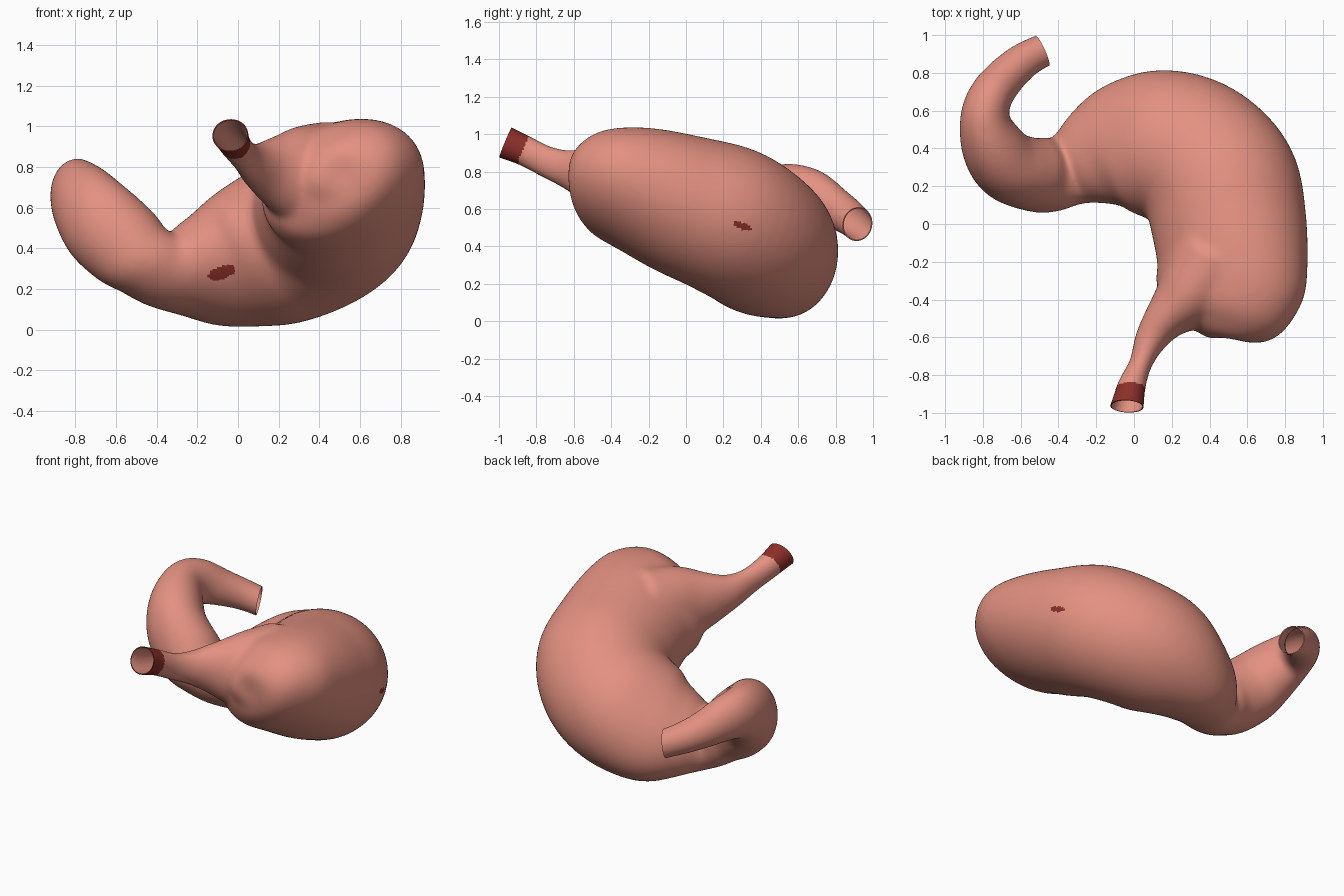
import bpy, bmesh, math
from mathutils import Vector

if "Cube" in bpy.data.objects:
    bpy.data.objects.remove(bpy.data.objects["Cube"])


def material(name, rgb):
    m = bpy.data.materials.new(name)
    m.diffuse_color = (*rgb, 1)
    m.use_nodes = True
    m.node_tree.nodes["Principled BSDF"].inputs["Base Color"].default_value = m.diffuse_color
    return m


dark = material("dark red", (0.26, 0.028, 0.022))
pink = material("flesh pink", (0.77, 0.285, 0.22))

# stations along each tube: x, y, z, sideways radius, vertical radius, roll in degrees
body = [
    (.45, -.606, .75, .02, .02, 25), (.45, -.595, .75, .12, .09, 25), (.46, -.56, .75, .24, .17, 25),
    (.485, -.48, .74, .35, .25, 27), (.508, -.35, .72, .41, .30, 25), (.522, -.2, .685, .408, .34, 23),
    (.503, 0, .615, .415, .378, 18), (.453, .215, .54, .422, .402, 10), (.31, .365, .45, .412, .395, -5),
    (.12, .42, .386, .402, .375, -25), (-.08, .405, .33, .37, .29, -40), (-.23, .345, .30, .285, .22, -40),
    (-.35, .285, .285, .21, .17, -40)]
duodenum = [
    (-.44, .262, .325, .205, .18, -30), (-.54, .262, .40, .195, .213, 0), (-.67, .31, .52, .188, .22, 0),
    (-.75, .42, .62, .168, .20, 0), (-.79, .56, .675, .132, .17, 0), (-.757, .68, .665, .118, .145, 0),
    (-.675, .785, .61, .107, .117, 0), (-.58, .867, .56, .097, .10, 0), (-.49, .915, .52, .09, .092, 0),
    (-.42, .945, .49, .09, .092, 0)]
oesophagus = [
    (-.06, -1.03, .98, .094, .092, 0), (-.035, -.965, .955, .09, .09, 0), (-.013, -.86, .91, .077, .084, 0),
    (.035, -.74, .85, .062, .088, 0), (.085, -.62, .81, .085, .11, 0), (.16, -.51, .785, .115, .165, 0),
    (.28, -.39, .76, .18, .24, 0), (.42, -.2, .735, .25, .29, 0)]


def spline(pts, t):
    """Catmull-Rom point (6 values) at parameter t."""
    i = min(int(t), len(pts) - 2)
    u = t - i
    a, b, c, d = (pts[max(0, min(len(pts) - 1, i + k))] for k in (-1, 0, 1, 2))
    return [.5 * (2*q + (r - p)*u + (2*p - 5*q + 4*r - s)*u*u + (3*q - p - 3*r + s)*u**3)
            for p, q, r, s in zip(a, b, c, d)]


def tube(bm, pts, sides=48, steps=6):
    """Closed tube with rolled elliptical sections following the stations."""
    n = (len(pts) - 1) * steps
    rings = []
    for k in range(n + 1):
        t = k / steps
        v = spline(pts, t)
        e0, e1 = spline(pts, max(0, t - .5)), spline(pts, min(len(pts) - 1, t + .5))
        tan = (Vector(e1[:3]) - Vector(e0[:3])).normalized()
        flat = tan.cross(Vector((0, 0, 1))).normalized()
        rise = flat.cross(tan)
        r = math.radians(v[5])
        side = flat * math.cos(r) + rise * math.sin(r)
        up = rise * math.cos(r) - flat * math.sin(r)
        # start angle follows the roll so the rings do not twist
        rings.append([bm.verts.new(Vector(v[:3]) + side * v[3] * math.cos(a) + up * v[4] * math.sin(a))
                      for a in (2 * math.pi * j / sides - r for j in range(sides))])
    for r0, r1 in zip(rings, rings[1:]):
        for j in range(sides):
            m = (j + 1) % sides
            bm.faces.new((r0[j], r0[m], r1[m], r1[j]))
    bm.faces.new(rings[0][::-1])
    bm.faces.new(rings[-1])


# stomach: both tubes fused into one smooth skin
mesh = bpy.data.meshes.new("stomach")
bm = bmesh.new()
tube(bm, body + duodenum)
tube(bm, oesophagus)
bmesh.ops.recalc_face_normals(bm, faces=bm.faces)
bm.to_mesh(mesh)
bm.free()
stomach = bpy.data.objects.new("stomach", mesh)
bpy.context.collection.objects.link(stomach)
bpy.context.view_layer.objects.active = stomach
stomach.select_set(True)
rm = stomach.modifiers.new("fuse", 'REMESH')
rm.mode = 'VOXEL'
rm.voxel_size = .012
sm = stomach.modifiers.new("soften", 'SMOOTH')
sm.factor = .5
sm.iterations = 40
for name in ("fuse", "soften"):
    bpy.ops.object.modifier_apply(modifier=name)

mesh = stomach.data
mesh.materials.clear()
mesh.materials.append(dark)
mesh.materials.append(pink)

# open both tube ends
bm = bmesh.new()
bm.from_mesh(mesh)
top_end, top_dir = Vector((-.035, -.965, .955)), Vector((-.05, -.92, .38)).normalized()
low_end, low_dir = Vector((-.485, .917, .518)), Vector((.88, .40, -.15)).normalized()
for end, direction in ((top_end, top_dir), (low_end, low_dir)):
    near = [f for f in bm.faces if (f.calc_center_median() - end).length < .22]
    geom = list({v for f in near for v in f.verts}) + list({e for f in near for e in f.edges}) + near
    bmesh.ops.bisect_plane(bm, geom=geom, plane_co=end, plane_no=direction, clear_outer=True)


def spot(u, v, cu, cv, ru, rv, slope):
    """Inside a slanted oval patch."""
    du, dv = u - cu, v - cv - slope * (u - cu)
    return (du / ru) ** 2 + (dv / rv) ** 2 < 1


# dark collar at the oesophagus end and two dark patches
bm.normal_update()
for f in bm.faces:
    c = f.calc_center_median()
    collar = c.y < -.7 and (c - top_end).dot(top_dir) > -.105
    front = f.normal.y < -.2 and c.y < .3 and spot(c.x, c.z, -.08, .28, .067, .033, .25)
    right = f.normal.x > .3 and c.x > .5 and spot(c.y, c.z, .303, .508, .051, .018, -.35)
    f.material_index = 0 if collar or front or right else 1
    f.smooth = True
bm.to_mesh(mesh)
bm.free()

# thin wall, pink on the inside
wall = stomach.modifiers.new("wall", 'SOLIDIFY')
wall.thickness = .006
wall.offset = -1
wall.material_offset = 1
bpy.ops.object.modifier_apply(modifier="wall")
bpy.ops.object.shade_smooth_by_angle(angle=math.radians(50))
